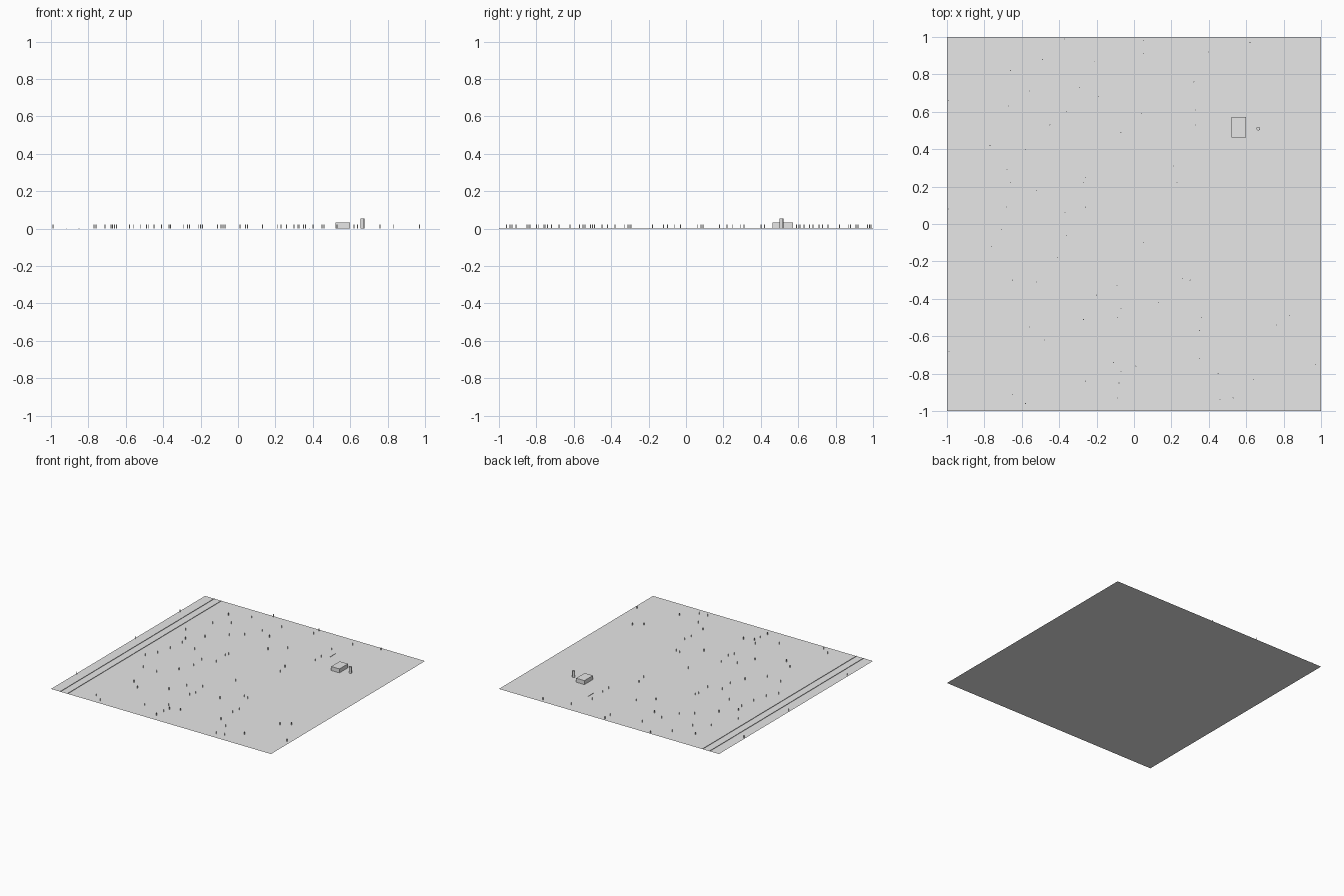
import bpy
import bmesh
from mathutils import Matrix, Vector

default_cube = bpy.data.objects.get("Cube")
if default_cube:
    bpy.data.objects.remove(default_cube, do_unlink=True)

# One plain grey for the whole site
grey = bpy.data.materials.new("plain_grey")
grey.use_nodes = True
grey_colour = (0.8, 0.8, 0.8, 1)
grey.diffuse_color = grey_colour
for node in grey.node_tree.nodes:
    if node.type == "BSDF_PRINCIPLED":
        node.inputs["Base Color"].default_value = grey_colour


def finish(name, bm):
    """Turn a finished bmesh into a named object with the grey material."""
    mesh = bpy.data.meshes.new(name)
    bm.to_mesh(mesh)
    bm.free()
    mesh.materials.append(grey)
    part = bpy.data.objects.new(name, mesh)
    bpy.context.scene.collection.objects.link(part)
    return part


def add_box(name, centre, size):
    """Box standing on the ground, centred on the given x and y."""
    bm = bmesh.new()
    place = Matrix.Translation(Vector((centre[0], centre[1], size[2] / 2)))
    bmesh.ops.create_cube(bm, size=1, matrix=place @ Matrix.Diagonal((*size, 1)))
    return finish(name, bm)


def add_column(bm, x, y, radius, height, sides):
    """Upright cylinder standing on the ground."""
    bmesh.ops.create_cone(
        bm, cap_ends=True, segments=sides, radius1=radius, radius2=radius,
        depth=height, matrix=Matrix.Translation(Vector((x, y, height / 2))))


# Flat square of ground
bm = bmesh.new()
bmesh.ops.create_grid(bm, x_segments=1, y_segments=1, size=1)
finish("ground", bm)

# Pair of thin rails running along the right-hand edge
for name, x in (("outer_rail", -0.915), ("inner_rail", -0.85)):
    add_box(name, (x, 0), (0.003, 2, 0.004))

# Building, with a low wall behind it
add_box("building", (0.56, 0.518), (0.075, 0.11, 0.033))
add_box("low_wall", (0.38, 0.69), (0.003, 0.07, 0.003))

# Round tower beside the building
bm = bmesh.new()
add_column(bm, 0.665, 0.51, 0.01, 0.053, 16)
tower = finish("round_tower", bm)
for face in tower.data.polygons:
    face.use_smooth = abs(face.normal.z) < 0.5

# Scattered slim posts, placed in hundredths of a unit
post_spots = [
    (-37, 99), (5, 98), (5, 91), (62, 97), (40, 92), (-49, 88), (-21, 87),
    (-66, 82), (-29, 73), (-56, 71), (-19, 68), (-67, 63), (32, 76),
    (-36, 60), (4, 59), (33, 61), (-45, 53), (-7, 49), (33, 53), (-77, 42),
    (-58, 40), (-68, 29), (21, 31), (-26, 25), (-27, 22), (23, 22),
    (-66, 22), (-52, 18), (-68, 9), (-26, 9), (-37, 6), (-71, -3),
    (-76, -12), (-36, -6), (5, -10), (-41, -18), (-65, -30), (-52, -31),
    (26, -29), (30, -30), (-20, -38), (-9, -33), (13, -42), (-7, -45),
    (-9, -50), (-27, -51), (-56, -55), (36, -50), (83, -49), (76, -54),
    (-48, -62), (35, -57), (-11, -74), (35, -72), (97, -75), (1, -76),
    (-26, -84), (-7, -79), (-8, -85), (45, -80), (64, -83), (-65, -91),
    (-58, -96), (46, -94), (53, -93), (-9, -93), (-99, -68), (-99, 8),
    (-99, 66),
]
bm = bmesh.new()
for x, y in post_spots:
    add_column(bm, x / 100, y / 100, 0.0025, 0.022, 8)
finish("scattered_posts", bm)
